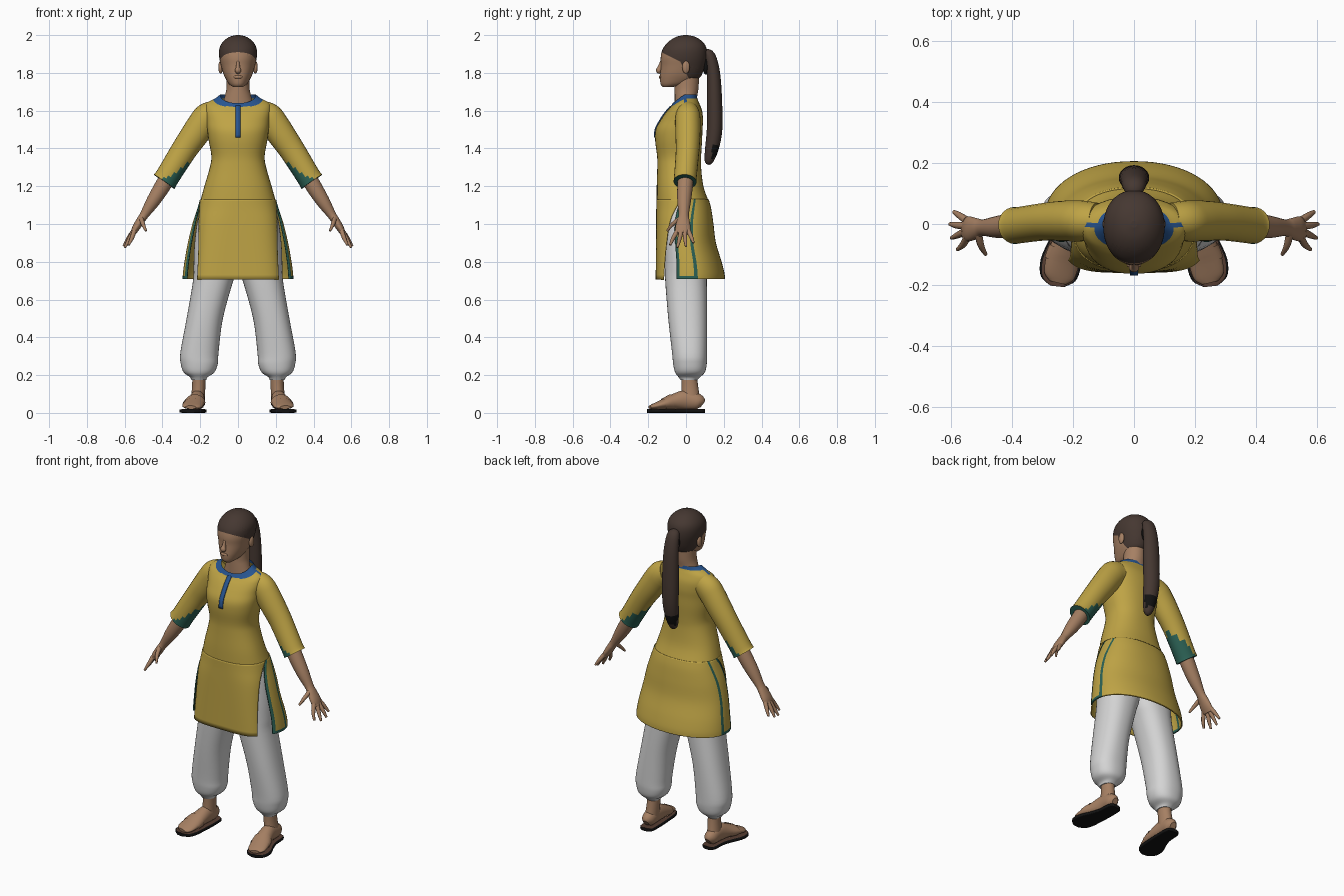
import bpy, bmesh
from math import sin, cos, radians, pi, copysign
from mathutils import Vector

cube = bpy.data.objects.get("Cube")
if cube:
    bpy.data.objects.remove(cube)


def material(name, rgb):
    m = bpy.data.materials.new(name)
    m.use_nodes = True
    m.diffuse_color = (*rgb, 1)
    bsdf = m.node_tree.nodes["Principled BSDF"]
    bsdf.inputs["Base Color"].default_value = (*rgb, 1)
    bsdf.inputs["Roughness"].default_value = 0.8
    return m


YELLOW = material("mustard cloth", (0.52, 0.37, 0.06))
BLUE = material("blue trim", (0.02, 0.09, 0.28))
GREEN = material("green trim", (0.025, 0.12, 0.09))
WHITE = material("white cloth", (0.66, 0.66, 0.66))
SKIN = material("skin", (0.38, 0.215, 0.125))
HAIR = material("dark brown hair", (0.06, 0.039, 0.031))
BLACK = material("black", (0.006, 0.006, 0.006))
LEATHER = material("brown leather", (0.09, 0.045, 0.03))


def smooth(rows, k=4):
    """Catmull-Rom resampling of rows of numbers."""
    out = []
    for i in range(len(rows) - 1):
        a, b, c, d = (rows[max(0, min(len(rows) - 1, i + o))] for o in (-1, 0, 1, 2))
        for s in range(k):
            t = s / k
            out.append(tuple(
                q + 0.5 * t * (r - p + t * (2 * p - 5 * q + 4 * r - w + t * (3 * (q - r) + w - p)))
                for p, q, r, w in zip(a, b, c, d)))
    return out + [tuple(rows[-1])]


def power(v, n):
    return copysign(abs(v) ** (2 / n), v)


def oval(z, cx, hw, yf, yb, n=2.3, a0=0, a1=360, dip=0, count=40):
    """Horizontal superellipse ring, or an arc of one."""
    pts = []
    for j in range(count if a1 - a0 >= 360 else count + 1):
        a = radians(a0 + (a1 - a0) * j / count)
        pts.append(Vector((cx + hw * power(cos(a), n),
                           (yf + yb) / 2 + (yb - yf) / 2 * power(sin(a), n),
                           z - dip * max(0, -sin(a)))))
    return pts


def finish(name, bm, mats, mirror=False, thick=0):
    bmesh.ops.recalc_face_normals(bm, faces=bm.faces)
    me = bpy.data.meshes.new(name)
    bm.to_mesh(me)
    bm.free()
    for m in mats:
        me.materials.append(m)
    for p in me.polygons:
        p.use_smooth = len(p.vertices) < 5
    ob = bpy.data.objects.new(name, me)
    bpy.context.collection.objects.link(ob)
    if thick:
        mod = ob.modifiers.new("thickness", "SOLIDIFY")
        mod.thickness, mod.offset = thick, 0
    if mirror:
        ob.modifiers.new("mirror", "MIRROR")
    return ob


def skin(name, rings, mats, rule=None, closed=True, caps=True, cuts=(), **kw):
    """Skins rings of points; rule(centre, column) picks the material."""
    bm = bmesh.new()
    vs = [[bm.verts.new(p) for p in r] for r in rings]
    n = len(vs[0])
    for lo, hi in zip(vs, vs[1:]):
        for j in range(n if closed else n - 1):
            k = (j + 1) % n
            f = bm.faces.new((lo[j], lo[k], hi[k], hi[j]))
            if rule:
                f.material_index = rule(f.calc_center_median(), j)
    if closed and caps:
        for end in (vs[0], vs[-1]):
            f = bm.faces.new(end)
            if rule:
                f.material_index = rule(f.calc_center_median(), -1)
    for co, no in cuts:
        bmesh.ops.bisect_plane(bm, geom=bm.verts[:] + bm.edges[:] + bm.faces[:],
                               plane_co=co, plane_no=no)
    if cuts:
        for f in bm.faces:
            f.material_index = rule(f.calc_center_median(), 0)
    return finish(name, bm, mats, **kw)


def tube(name, rows, mats, ref=(0, 1, 0), count=24, k=4, n=2, **kw):
    """Tube along rows of (x, y, z, radius along ref, other radius)."""
    rows = smooth(rows, k)
    rings = []
    for i, r in enumerate(rows):
        p = Vector(r[:3])
        d = (Vector(rows[min(i + 1, len(rows) - 1)][:3]) - Vector(rows[max(i - 1, 0)][:3])).normalized()
        u = Vector(ref)
        u = (u - d * u.dot(d)).normalized()
        v = d.cross(u)
        rings.append([p + u * r[3] * power(cos(2 * pi * j / count), n)
                      + v * r[4] * power(sin(2 * pi * j / count), n) for j in range(count)])
    return skin(name, rings, mats, **kw)


def ball(name, loc, size, mat, **kw):
    bm = bmesh.new()
    bmesh.ops.create_uvsphere(bm, u_segments=20, v_segments=12, radius=1)
    for v in bm.verts:
        v.co = Vector(loc) + Vector([a * b for a, b in zip(v.co, size)])
    return finish(name, bm, [mat], **kw)


# Tunic bodice with collar band and shoulder seam: z, half width, front, back, dip
body = smooth([(1.12, .2, -.155, .12, 0), (1.2, .178, -.155, .092, 0), (1.3, .149, -.152, .08, 0),
               (1.36, .141, -.153, .08, 0), (1.44, .155, -.163, .085, 0), (1.5, .163, -.16, .087, 0),
               (1.55, .168, -.135, .09, 0), (1.6, .175, -.108, .085, .01), (1.64, .165, -.09, .07, .03),
               (1.665, .12, -.082, .06, .045), (1.685, .095, -.07, .058, .045)])
collar_start = len(body) - 5


def bodice_rule(c, j):
    rim = 1.666 - .045 * max(0, -c.y / .08)
    return 1 if c.z > rim or (c.z > 1.63 and j in (0, 19)) else 0


skin("tunic_bodice", [oval(z, 0, w, f, b, 2.3, 0, 360, d) for z, w, f, b, d in body],
     [YELLOW, BLUE], bodice_rule, caps=False)

# Placket strip below the collar
strip = [(z - d, f - .003) for z, w, f, b, d in body if 1.455 < z - d < 1.63]
skin("neck_placket", [[Vector((x, y, z)) for x in (-.013, .013)] for z, y in strip],
     [BLUE], closed=False, thick=.006)

# Skirt panels: z, half width, front, back, squareness, edge angle
front = smooth([(1.13, .198, -.155, .12, 2.3, 0), (1.08, .207, -.155, .125, 2.5, 12),
                (1.0, .218, -.156, .14, 3, 23), (.85, .226, -.157, .155, 3.6, 30),
                (.705, .236, -.158, .16, 4, 34)])
skin("front_panel", [oval(z, 0, w, f, b, n, 180 + e, 360 - e) for z, w, f, b, n, e in front],
     [YELLOW], closed=False, thick=.005)
back = smooth([(1.13, .198, -.155, .117, 2.3, 0), (1.08, .212, -.155, .13, 2.3, 10),
               (1.0, .238, -.155, .142, 2.2, 18), (.9, .262, -.155, .155, 2.1, 20),
               (.8, .28, -.155, .185, 2.1, 21), (.74, .288, -.157, .2, 2.1, 22),
               (.708, .29, -.158, .203, 2.1, 22)], 5)


def back_rule(c, j):
    side = min(j, 39 - j)
    return 1 if side in (0, 5) or (c.z < .722 and side < 5) else 0


skin("back_panel", [oval(z, 0, w, f, b, n, -e, 180 + e) for z, w, f, b, n, e in back],
     [YELLOW, GREEN], back_rule, closed=False, thick=.007)

# Sleeves with green cuffs
tube("sleeve", [(.12, .01, 1.585, .06, .07), (.16, .01, 1.565, .066, .077), (.19, .01, 1.53, .067, .076),
                (.235, .01, 1.465, .066, .073), (.29, .008, 1.385, .062, .068),
                (.372, -.003, 1.253, .06, .064), (.391, -.005, 1.224, .061, .067)],
     [YELLOW, GREEN], rule=lambda c, j: int(c.z < 1.253 - .66 * (c.x - .372)), mirror=True)

# Forearms, palms and fingers
tube("forearm_and_palm", [(.36, 0, 1.27, .042, .042), (.4, -.005, 1.2, .041, .042),
                          (.45, -.01, 1.12, .036, .036), (.495, -.012, 1.05, .027, .024),
                          (.515, -.014, 1.02, .033, .022), (.54, -.016, .98, .041, .02),
                          (.556, -.016, .95, .038, .014)], [SKIN], mirror=True)
fingers = {"index_finger": ((.548, -.043, .967), (.562, -.068, .925), (.58, -.084, .888)),
           "middle_finger": ((.555, -.025, .96), (.578, -.036, .915), (.6, -.046, .875)),
           "ring_finger": ((.555, -.006, .96), (.583, -.004, .92), (.605, 0, .882)),
           "little_finger": ((.55, .012, .965), (.573, .028, .93), (.592, .04, .9)),
           "thumb": ((.512, -.03, 1.03), (.503, -.07, 1.0), (.487, -.1, .963))}
for name, path in fingers.items():
    tube(name, [(*p, r, r) for p, r in zip(path, (.013, .011, .006))], [SKIN],
         ref=(1, 0, 0), count=10, mirror=True)

# Baggy trousers: z, inner x, outer x, front, back
leg = smooth([(.175, .168, .247, -.03, .06), (.19, .16, .255, -.04, .075), (.215, .125, .288, -.058, .1),
              (.26, .107, .303, -.068, .11), (.32, .103, .305, -.074, .112), (.5, .08, .272, -.094, .112),
              (.7, .025, .238, -.11, .11), (.78, -.003, .235, -.112, .108), (.9, -.01, .23, -.115, .105),
              (1.03, -.01, .212, -.12, .1), (1.14, -.01, .178, -.115, .07)])
skin("trouser_leg", [oval(z, (a + b) / 2, (b - a) / 2, f, k, 2.3) for z, a, b, f, k in leg],
     [WHITE], mirror=True)

# Feet and sandals
foot = [(.212, .088, .045, .018, .022), (.213, .065, .058, .037, .042), (.215, 0, .068, .04, .052),
        (.222, -.06, .06, .047, .042), (.235, -.12, .046, .055, .027), (.245, -.17, .034, .05, .016),
        (.25, -.192, .03, .028, .009)]
tube("ankle", [(.207, .015, .21, .035, .042), (.208, .02, .14, .035, .044), (.213, .025, .06, .038, .052)],
     [SKIN], ref=(1, 0, 0), mirror=True)
tube("foot", foot, [SKIN], ref=(1, 0, 0), mirror=True)
tube("sandal_strap", [(x, y, z, a + .004, b + .004) for x, y, z, a, b in smooth(foot)[13:17]],
     [SKIN], ref=(1, 0, 0), caps=False, mirror=True)
sole = [(.211, .1, .02), (.212, .08, .042), (.214, 0, .047), (.224, -.06, .055),
        (.241, -.13, .067), (.249, -.18, .057), (.252, -.205, .022)]
tube("sandal_sole", [(x, y, .01, w, .01) for x, y, w in sole], [BLACK, LEATHER], ref=(1, 0, 0), n=6,
     rule=lambda c, j: int(c.z > .0185), mirror=True)

# Neck, head with hair cap, ears and nose
neck = smooth([(1.61, .09, -.06, .05, .02), (1.68, .069, -.06, .06, 0),
               (1.72, .061, -.06, .066, 0), (1.79, .06, -.06, .07, 0)])
skin("neck", [oval(z, 0, w, f, b, 2, 0, 360, d) for z, w, f, b, d in neck], [SKIN])
head = smooth([(1.725, .025, -.122, -.075), (1.74, .047, -.134, .01), (1.77, .066, -.138, .068),
               (1.8, .079, -.136, .088), (1.84, .09, -.133, .102), (1.88, .099, -.134, .11),
               (1.92, .1, -.126, .11), (1.95, .09, -.107, .1), (1.975, .069, -.08, .076),
               (1.992, .042, -.048, .045), (2.0, .01, -.012, .01)])
hairline = [((0, -.13, 1.91), (0, .5, 1)), ((0, -.03, 1.86), (0, 2, 1))]
skin("head", [oval(z, 0, w, f, b, 2.1) for z, w, f, b in head], [SKIN, HAIR],
     lambda c, j: int(any((c - Vector(o)).dot(Vector(n)) > 0 for o, n in hairline)), cuts=hairline)
ball("ear", (.092, 0, 1.83), (.012, .02, .034), SKIN, mirror=True)
tube("nose", [(0, -.128, 1.862, .007, .008), (0, -.138, 1.83, .011, .012),
              (0, -.144, 1.812, .017, .015), (0, -.136, 1.8, .01, .008)], [SKIN], ref=(1, 0, 0), count=12)
ball("lips", (0, -.136, 1.778), (.024, .008, .009), SKIN)

# Ponytail and hair tie
tube("ponytail", [(0, .1, 1.905, .026, .02), (0, .125, 1.89, .038, .03), (0, .145, 1.8, .045, .035),
                  (0, .151, 1.65, .05, .04), (0, .151, 1.5, .048, .041), (0, .137, 1.4, .04, .036),
                  (0, .121, 1.335, .025, .024), (0, .115, 1.315, .008, .008)], [HAIR, BLACK], ref=(1, 0, 0),
     rule=lambda c, j: int(1.35 < c.z < 1.41 and c.y > .135))
ball("hair_tie", (0, .105, 1.85), (.03, .018, .06), BLACK)
